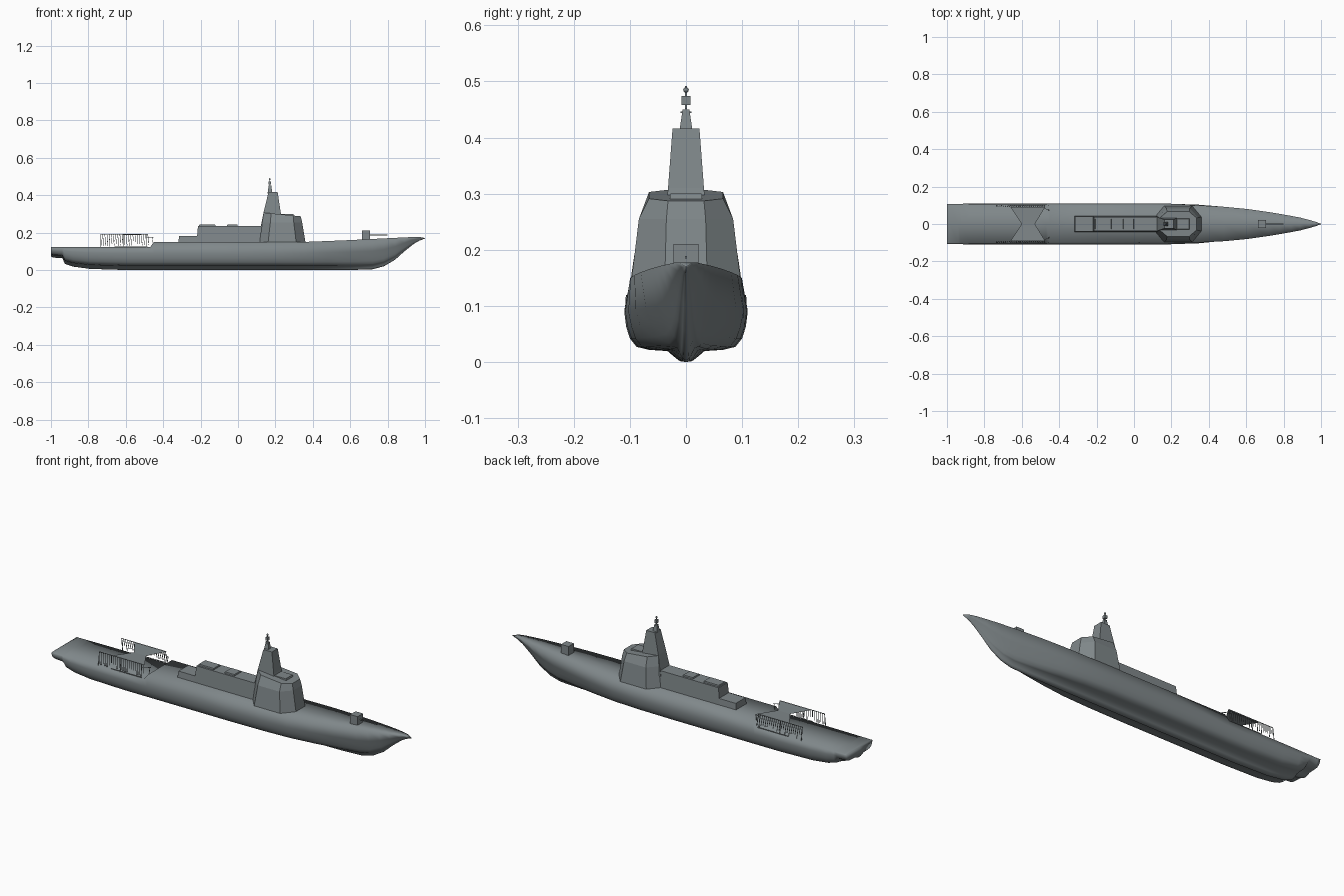
import bpy, bmesh, math, random
from mathutils import Vector

if "Cube" in bpy.data.objects:
    bpy.data.objects.remove(bpy.data.objects["Cube"])
random.seed(4)

grey = bpy.data.materials.new("ship_grey")
grey.diffuse_color = (.215, .245, .255, 1)
grey.use_nodes = True
grey.node_tree.nodes["Principled BSDF"].inputs["Base Color"].default_value = grey.diffuse_color


def make(name, verts, faces, smooth=None):
    me = bpy.data.meshes.new(name)
    me.from_pydata(verts, [], faces)
    bm = bmesh.new()
    bm.from_mesh(me)
    bmesh.ops.remove_doubles(bm, verts=bm.verts, dist=1e-5)
    bmesh.ops.recalc_face_normals(bm, faces=bm.faces)
    bm.to_mesh(me)
    bm.free()
    me.materials.append(grey)
    ob = bpy.data.objects.new(name, me)
    bpy.context.collection.objects.link(ob)
    if smooth:
        bpy.ops.object.select_all(action='DESELECT')
        bpy.context.view_layer.objects.active = ob
        ob.select_set(True)
        bpy.ops.object.shade_smooth_by_angle(angle=math.radians(smooth))
    return ob


def loft(name, rings, smooth=None):
    n = len(rings[0])
    verts = [p for r in rings for p in r]
    faces = [(i*n+j, i*n+(j+1) % n, (i+1)*n+(j+1) % n, (i+1)*n+j)
             for i in range(len(rings)-1) for j in range(n)]
    faces += [tuple(range(n)), tuple(range((len(rings)-1)*n, len(rings)*n))]
    return make(name, verts, faces, smooth)


def octagon(x0, x1, hw, cx, cy, z, slope=0):
    """Chamfered rectangle symmetric in y; slope tilts it along x."""
    half = [(x0, hw-cy), (x0+cx, hw), (x1-cx, hw), (x1, hw-cy)]
    pts = half + [(x, -y) for x, y in reversed(half)]
    return [(x, y, z - slope*(x-x0)) for x, y in pts]


def taper(name, *levels):
    """Tapered block from (x0, x1, half width, z) levels."""
    return loft(name, [[(a, -w, z), (b, -w, z), (b, w, z), (a, w, z)]
                       for a, b, w, z in levels])


def rods(name, segments, r):
    verts, faces = [], []
    for a, b in segments:
        a, b = Vector(a), Vector(b)
        d = (b-a).normalized()
        u = d.orthogonal().normalized()
        v = d.cross(u)
        k = len(verts)
        for p in (a, b):
            verts += [p+u*r, p+v*r, p-u*r, p-v*r]
        faces += [(k+i, k+(i+1) % 4, k+4+(i+1) % 4, k+4+i) for i in range(4)]
        faces += [(k, k+1, k+2, k+3), (k+4, k+5, k+6, k+7)]
    return make(name, [tuple(p) for p in verts], faces)


# Hull: stations of x, half beam, deck height, keel height, bow sharpness
stations = [(-1, .107, .122, .072, 0), (-.985, .107, .122, .066, 0), (-.94, .108, .122, .064, 0),
            (-.925, .108, .122, .033, 0), (-.88, .109, .122, .018, 0), (-.79, .11, .122, .006, 0),
            (-.6, .11, .122, 0, 0), (-.47, .11, .122, 0, 0), (-.45, .11, .15, 0, 0),
            (0, .11, .15, 0, 0), (.2, .11, .15, 0, .05), (.35, .108, .15, 0, .15),
            (.48, .099, .155, 0, .3), (.6, .085, .16, 0, .5), (.72, .066, .166, .004, .7),
            (.78, .055, .169, .02, .8), (.84, .044, .172, .055, .9), (.89, .034, .174, .1, .95),
            (.94, .021, .177, .14, 1), (.97, .012, .177, .157, 1), (1, .001, .171, .168, 1)]
full = [(0, 0), (.1, .01), (.17, .05), (.3, .13), (.6, .145), (.8, .18), (.91, .28), (.97, .42), (1, .6)]
sharp = [0, .08, .13, .2, .24, .29, .4, .5, .68]
rings = []
for x, b, zd, zk, s in stations:
    zs = max(zd, .15)
    deck = (.9 + .1*s) * b if zd >= .15 else .945*b
    half = [(b*((1-s)*y + s*v), zk + f*(zs-zk)) for (y, f), v in zip(full, sharp)]
    half.append((deck, zd))
    rings.append([(x, y, z) for y, z in half] + [(x, 0, zd)] +
                 [(x, -y, z) for y, z in reversed(half[1:])])
loft("hull", rings, 180)

# Bridge block with chamfered corners and sloping roof
loft("bridge", [octagon(.11, .362, .098, .05, .06, .14),
                octagon(.128, .343, .084, .045, .049, .255),
                octagon(.137, .335, .066, .04, .034, .307, .1)])
taper("bridge_roof_house", (.21, .30, .03, .28), (.215, .295, .028, .3))

# Main tower and mast
taper("tower", (.115, .25, .042, .2), (.137, .228, .032, .31), (.163, .212, .024, .416))
taper("mast_base", (.158, .184, .012, .41), (.164, .178, .006, .45))
rods("mast_pole", [((.17, 0, .44), (.17, 0, .492)),
                   ((.17, -.01, .445), (.17, .01, .445)),
                   ((.162, 0, .45), (.178, 0, .45))], .002)
taper("mast_sensor", (.163, .177, .008, .458), (.163, .177, .008, .474))
bpy.ops.mesh.primitive_uv_sphere_add(segments=10, ring_count=6, radius=.005, location=(.17, 0, .485))
bpy.context.object.name = "mast_ball"
bpy.context.object.data.materials.append(grey)

# Aft deckhouse
taper("deckhouse", (-.222, .16, .044, .14), (-.214, .16, .037, .235))
taper("aft_step", (-.32, -.2, .044, .14), (-.315, -.2, .04, .182))
taper("roof_box_aft", (-.21, -.12, .028, .23), (-.207, -.122, .026, .242))
taper("roof_box_mid", (-.06, .0, .028, .23), (-.057, -.003, .026, .242))

# Fore gun
taper("gun_house", (.662, .705, .022, .155), (.662, .705, .022, .21))
rods("gun_barrel", [((.70, 0, .187), (.80, 0, .187))], .003)

# Aft deck side frames leaning inward, with hanging bars of uneven length
bars = []
for s in (-1, 1):
    top, low = s*.091, s*.101
    bars.append(((-.735, top, .19), (-.48, top, .19)))
    bars.append(((-.66, low, .126), (-.485, low, .126)))
    for i in range(23):
        x = -.735 + i*.0115
        drop = random.uniform(.125, .155)
        bars.append(((x, top, .19), (x+.004, top + s*.15*(.19-drop), drop)))
    for x in (-.735, -.61, -.49):
        bars.append(((x, top, .19), (x, low, .118)))
    bars.append(((-.49, top, .175), (-.452, s*.07, .175)))
    bars.append(((-.455, s*.075, .175), (-.46, s*.075, .145)))
rods("deck_frames", bars, .0017)

# Hourglass canopy between the frames
make("deck_canopy", [(-.66, .091, .19), (-.475, .091, .19), (-.53, 0, .188), (-.6, 0, .188),
                     (-.475, -.091, .19), (-.66, -.091, .19)], [(0, 1, 2, 3), (3, 2, 4, 5)])
